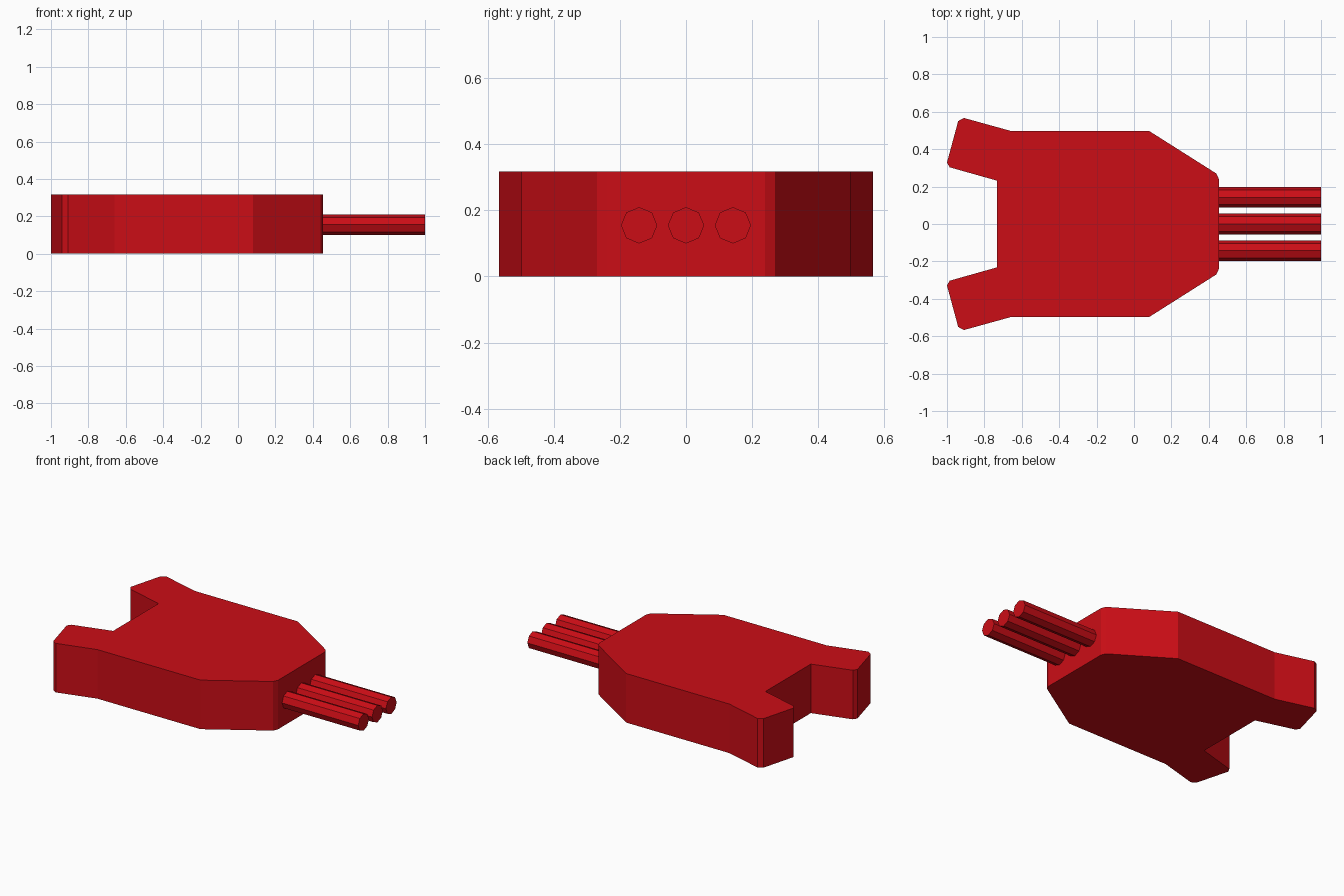
import bpy, bmesh, math

if "Cube" in bpy.data.objects:
    bpy.data.objects.remove(bpy.data.objects["Cube"])

red = bpy.data.materials.new("red_plastic")
red.diffuse_color = (0.6, 0.004, 0.008, 1)
red.use_nodes = True
red.node_tree.nodes["Principled BSDF"].inputs["Base Color"].default_value = red.diffuse_color

# Housing: half outline mirrored across y = 0, then extruded upward
HEIGHT = 0.318
half = [(0.454, 0.24), (0.44, 0.27), (0.08, 0.498), (-0.66, 0.498),
        (-0.91, 0.567), (-0.94, 0.55), (-1.0, 0.328), (-0.985, 0.303),
        (-0.733, 0.232)]
outline = half + [(x, -y) for x, y in reversed(half)]
bm = bmesh.new()
base = bm.faces.new([bm.verts.new((x, y, 0)) for x, y in outline])
top = bmesh.ops.extrude_face_region(bm, geom=[base], use_keep_orig=True)
bmesh.ops.translate(bm, vec=(0, 0, HEIGHT),
                    verts=[g for g in top["geom"] if isinstance(g, bmesh.types.BMVert)])
bmesh.ops.recalc_face_normals(bm, faces=bm.faces)
mesh = bpy.data.meshes.new("housing")
bm.to_mesh(mesh)
bm.free()
mesh.materials.append(red)
bpy.context.collection.objects.link(bpy.data.objects.new("housing", mesh))

# Three octagonal wires leaving the narrow end
START, END = 0.44, 1.0
for i, y in enumerate((-0.142, 0, 0.142)):
    bpy.ops.mesh.primitive_cylinder_add(
        vertices=8, radius=0.055, depth=END - START,
        location=((START + END) / 2, y, 0.155), rotation=(0, math.pi / 2, 0))
    wire = bpy.context.object
    wire.name = f"wire_{i + 1}"
    wire.data.materials.append(red)
